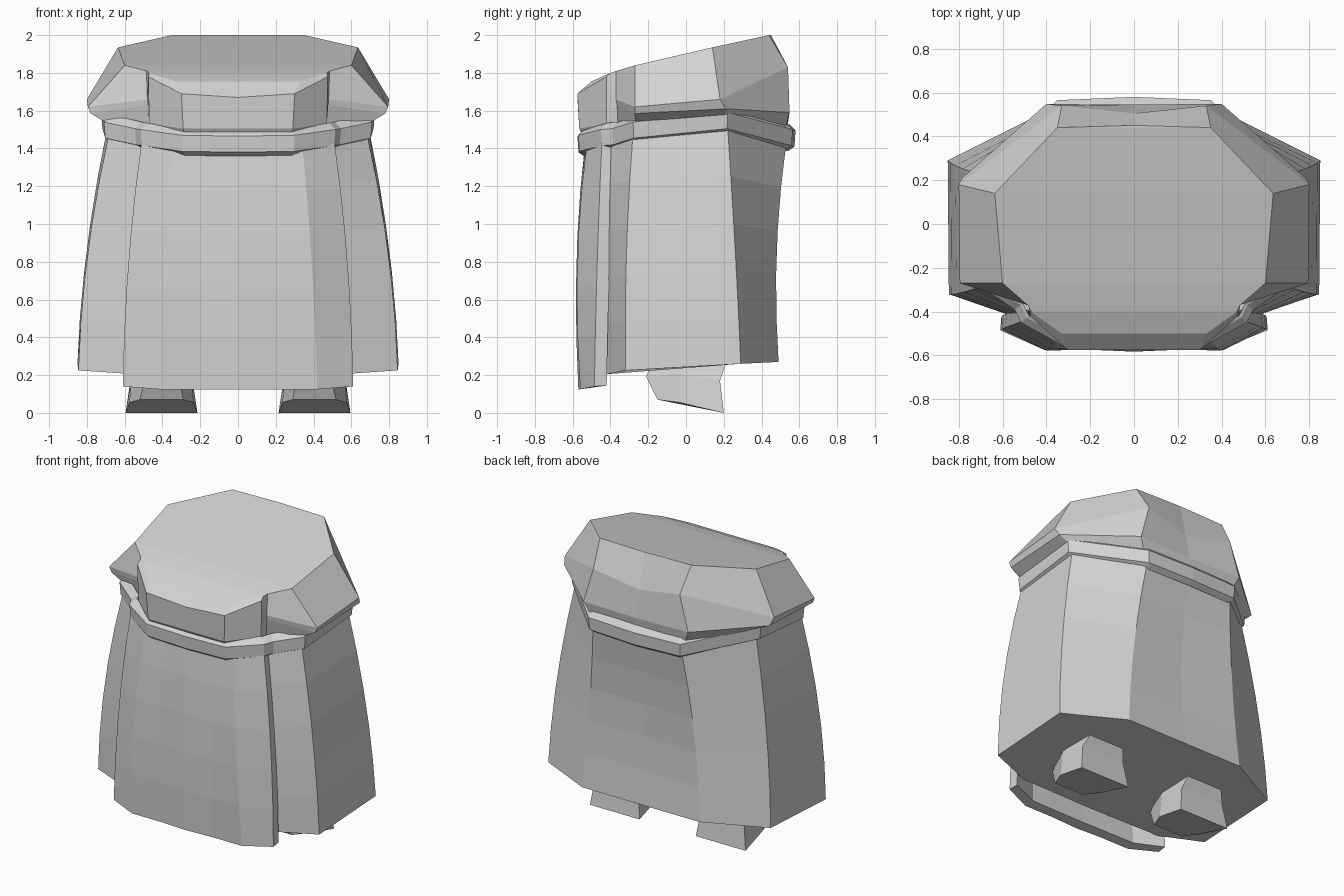
import bpy, bmesh

grey = bpy.data.materials.new("plain_grey")
grey.diffuse_color = (0.65, 0.65, 0.65, 1)


def full(half):
    """Mirror a front-centre to back-centre half outline into a closed ring."""
    return half + [(-x, y, z) for x, y, z in reversed(half) if x > 1e-6]


def build(name, rings, bottom=False, top=False):
    """Skin closed rings into one flat-shaded mesh, capping the ends asked for."""
    bm = bmesh.new()
    vs = [[bm.verts.new(p) for p in r] for r in rings]
    n = len(vs[0])
    for a, b in zip(vs, vs[1:]):
        for j in range(n):
            k = (j + 1) % n
            bm.faces.new((a[j], a[k], b[k], b[j]))
    if bottom:
        bm.faces.new(vs[0])
    if top:  # cap in strips running from side to side
        t, h = vs[-1], n // 2
        bm.faces.new((t[0], t[1], t[-1]))
        for j in range(1, h - 1):
            bm.faces.new((t[j], t[j + 1], t[-j - 1], t[-j]))
        bm.faces.new((t[h - 1], t[h], t[h + 1]))
    bmesh.ops.recalc_face_normals(bm, faces=bm.faces)
    me = bpy.data.meshes.new(name)
    bm.to_mesh(me)
    bm.free()
    me.materials.append(grey)
    ob = bpy.data.objects.new(name, me)
    bpy.context.collection.objects.link(ob)
    return ob


def curved(low, mid, high, steps=5):
    """Rings on a smooth curve through three half outlines."""
    out = []
    for s in range(steps + 1):
        t = s / steps
        w = (2 * (t - .5) * (t - 1), -4 * t * (t - 1), 2 * t * (t - .5))
        out.append(full([tuple(w[0] * a + w[1] * b + w[2] * c
                               for a, b, c in zip(p, q, r))
                         for p, q, r in zip(low, mid, high)]))
    return out


# Skirt, open at the top where the belt covers it
build("skirt", curved(
    [(0, -.43, .205), (.55, -.42, .205), (.845, -.32, .225),
     (.85, .29, .26), (.45, .49, .27), (0, .49, .27)],
    [(0, -.43, .84), (.54, -.42, .84), (.795, -.315, .85),
     (.80, .26, .87), (.40, .48, .85), (0, .465, .85)],
    [(0, -.42, 1.45), (.50, -.40, 1.45), (.68, -.28, 1.49),
     (.69, .22, 1.52), (.34, .53, 1.42), (0, .53, 1.42)]), bottom=True)

# Front apron panel, a thin curved plate
build("front_apron", curved(
    [(0, -.57, .125), (.20, -.56, .125), (.42, -.56, .125),
     (.61, -.485, .14), (.605, -.42, .145), (.41, -.495, .135), (0, -.50, .135)],
    [(0, -.58, .80), (.20, -.572, .80), (.39, -.575, .80),
     (.58, -.47, .80), (.57, -.405, .80), (.38, -.50, .80), (0, -.51, .80)],
    [(0, -.535, 1.42), (.20, -.53, 1.42), (.34, -.525, 1.42),
     (.51, -.445, 1.44), (.505, -.385, 1.45), (.33, -.46, 1.43), (0, -.47, 1.43)]),
    bottom=True)

# Belt: one path swept by a bevelled section
path = [(0, -.575, 1.42), (.30, -.57, 1.425), (.515, -.45, 1.455),
        (.545, -.39, 1.46), (.71, -.28, 1.495), (.725, .22, 1.545),
        (.35, .565, 1.455), (0, .58, 1.45)]
section = [(.93, .08), (.95, .075), (1, .045), (.99, -.04), (.93, -.065)]
build("belt", [full([(x * s, y * s, z + d) for x, y, z in path])
               for s, d in section])

# Puffed top gathered above the belt
tuck = [(0, -.54, 1.46), (.28, -.535, 1.46), (.46, -.41, 1.49),
        (.47, -.36, 1.51), (.67, -.265, 1.52), (.685, .21, 1.56),
        (.35, .52, 1.48), (0, .53, 1.46)]
lower = [(0, -.565, 1.505), (.29, -.565, 1.505), (.47, -.42, 1.53),
         (.475, -.365, 1.63), (.78, -.27, 1.585), (.785, .21, 1.61),
         (.40, .548, 1.59), (0, .545, 1.58)]
bulge = [(0, -.575, 1.67), (.30, -.575, 1.69), (.475, -.42, 1.78),
         (.48, -.37, 1.66), (.795, -.27, 1.62), (.80, .18, 1.66),
         (.33, .54, 1.83), (0, .505, 1.76)]
rim = [(0, -.52, 1.735), (.33, -.50, 1.755), (.47, -.40, 1.80),
       (.485, -.37, 1.81), (.60, -.27, 1.84), (.635, .14, 1.935),
       (.35, .44, 2.0), (0, .45, 2.0)]
build("puffed_top", [full(r) for r in (tuck, lower, bulge, rim)], top=True)

# Feet: sole, upper and the hidden leg joining the skirt
sole = [(.215, .20, 0), (.595, .20, 0), (.575, -.03, .055),
        (.52, -.15, .07), (.29, -.15, .07), (.235, -.03, .055)]
upper = [(.24, .18, .17), (.57, .18, .17), (.56, -.03, .21),
         (.49, -.21, .19), (.31, -.21, .19), (.25, -.03, .21)]
leg = [(.27, .215, .27), (.53, .215, .27), (.55, -.03, .26),
       (.48, -.19, .25), (.32, -.19, .25), (.26, -.03, .26)]
for side, s in (("right", 1), ("left", -1)):
    build(side + "_foot", [[(x * s, y, z) for x, y, z in r]
                           for r in (sole, upper, leg)], bottom=True)
